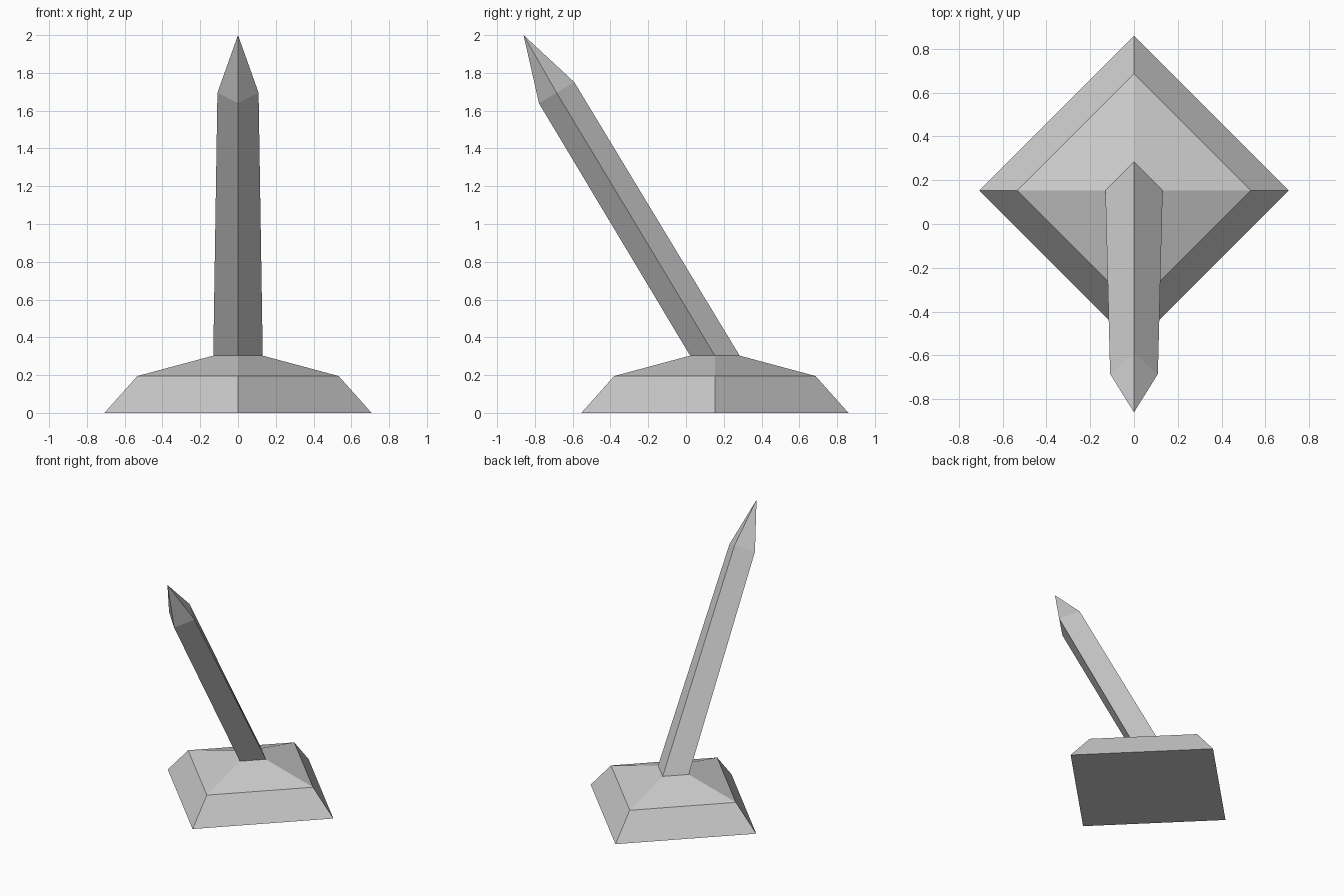
import bpy, bmesh
from math import sin, cos, pi
from mathutils import Vector, Matrix

cube = bpy.data.objects.get("Cube")
if cube:
    bpy.data.objects.remove(cube, do_unlink=True)

GREY = (0.6, 0.6, 0.6, 1)
stone = bpy.data.materials.new("plain grey")
stone.use_nodes = True
stone.diffuse_color = GREY
stone.node_tree.nodes["Principled BSDF"].inputs["Base Color"].default_value = GREY

FOOT_Y = 0.153
UP = Vector((0, 0, 1))


def diamond(y, z, radius, axis=UP):
    """Four-cornered ring with corners on x and on the lean direction."""
    turn = UP.rotation_difference(axis).to_matrix()
    return [Vector((0, y, z)) + turn @ Vector((radius * cos(i * pi / 2), radius * sin(i * pi / 2), 0))
            for i in range(4)]


def loft(name, rings, tip=None, floor=False):
    """Join rings with quads, optionally closing with a point or a floor."""
    bm = bmesh.new()
    loops = [[bm.verts.new(p) for p in ring] for ring in rings]
    for low, high in zip(loops, loops[1:]):
        for i in range(4):
            j = (i + 1) % 4
            bm.faces.new((low[i], low[j], high[j], high[i]))
    if tip:
        apex = bm.verts.new(tip)
        for i in range(4):
            bm.faces.new((loops[-1][i], loops[-1][(i + 1) % 4], apex))
    if floor:
        bm.faces.new(loops[0][::-1])
    mesh = bpy.data.meshes.new(name)
    bm.to_mesh(mesh)
    bm.free()
    mesh.materials.append(stone)
    obj = bpy.data.objects.new(name, mesh)
    bpy.context.collection.objects.link(obj)
    return obj


# Stepped pyramid base, open where the shaft grows out of it
neck = diamond(FOOT_Y, 0.303, 0.131)
loft("base", [diamond(FOOT_Y, 0, 0.707), diamond(FOOT_Y, 0.195, 0.533), neck], floor=True)

# Leaning, slightly tapered shaft with a pointed end
shoulder = Vector((0, -0.685, 1.695))
lean = (shoulder - Vector((0, FOOT_Y, 0.303))).normalized()
loft("leaning_shaft", [neck, diamond(shoulder.y, shoulder.z, 0.109, lean)], tip=(0, -0.86, 2))
